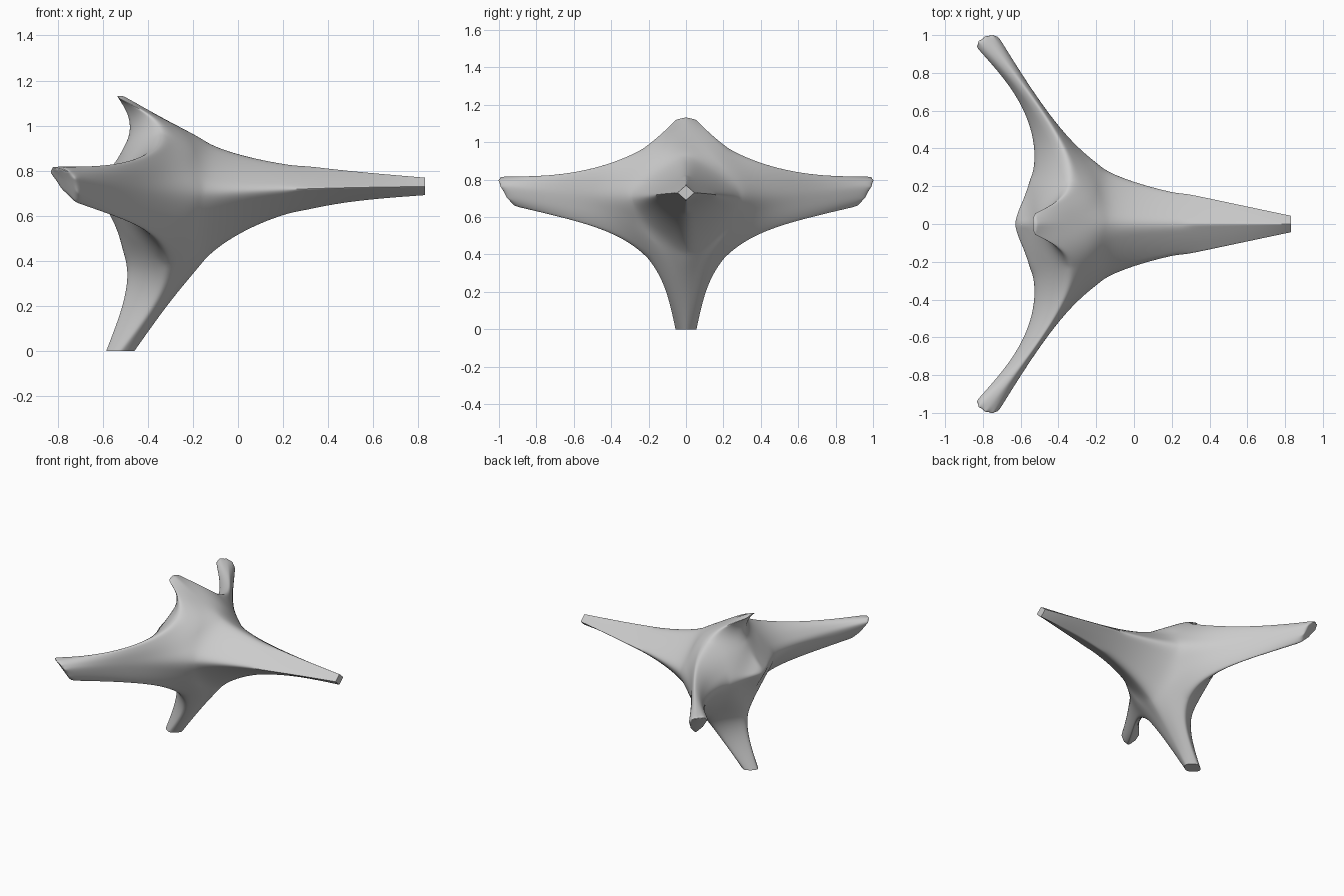
import bpy, bmesh, math
from mathutils import Vector

if "Cube" in bpy.data.objects:
    bpy.data.objects.remove(bpy.data.objects["Cube"])

# Ring count of each arm from its tip to the hub, and how round its tip and root sections are
STEPS = dict(beam=4, wing=4, fin=2, leg=2, back=2)
ROUND = dict(beam=(0, .12), wing=(.33, .12), fin=(.3, .12), leg=(.3, .12), back=(0, 0))

# Soft ridges as Bezier curves between arm tips: tip, handle, handle, tip.
# Two numbers are (x, z) on the centre plane, three are (x, y, z).
BULGE = (-.65, 0, .73)
RIDGES = {
    ('beam', 'fin'): [(.83, .77), (.1, .83), (-.07, .87), (-.51, 1.135)],
    ('beam', 'leg'): [(.83, .69), (.1, .655), (-.13, .49), (-.455, 0)],
    ('beam', 'wing'): [(.83, .045, .73), (-.2, .275, .72), (-.24, .21, .66), (-.72, 1, .77)],
    ('wing', 'fin'): [(-.79, 1, .815), (-.33, .42, .81), (-.18, .2, .99), (-.525, .06, 1.118)],
    ('wing', 'leg'): [(-.72, .92, .65), (-.4, .43, .53), (-.1, .14, .49), (-.52, .06, 0)],
    ('wing', 'back'): [(-.845, .94, .8), (-.46, .56, .69), (-.51, .3, .73), BULGE],
    ('fin', 'back'): [(-.54, 1.135), (-.45, 1.02), (-.485, .87), BULGE],
    ('leg', 'back'): [(-.59, 0), (-.48, .3), (-.46, .47), BULGE],
}
# Arms around each arm's end (centre-plane arms are built as halves)
CAPS = dict(beam=('fin', 'wing', 'leg'), fin=('beam', 'wing', 'back'),
            leg=('beam', 'wing', 'back'), wing=('fin', 'beam', 'leg', 'back'))

bm = bmesh.new()
crease = bm.edges.layers.float.new('crease_edge')
cache = {}


def vert(p, side):
    """Shared vertex, mirrored in y when side is -1."""
    key = (round(p[0], 4), round(p[1] * side, 4) + 0.0, round(p[2], 4))
    if key not in cache:
        cache[key] = bm.verts.new(key)
    return cache[key]


def ridge_points(points, n):
    """Sample the curve, pushed out a little so the subdivided edge lies on it."""
    a, b, c, d = [Vector(p if len(p) == 3 else (p[0], 0, p[1])) for p in points]
    pts = [a * (1 - t) ** 3 + 3 * b * t * (1 - t) ** 2 + 3 * c * t * t * (1 - t) + d * t ** 3
           for t in (i / n for i in range(n + 1))]
    return [pts[0]] + [p - (o + q - 2 * p) / 6
                       for o, p, q in zip(pts, pts[1:], pts[2:])] + [pts[-1]]


def face(verts):
    verts = list(dict.fromkeys(verts))
    if len(verts) > 2:
        bm.faces.new(verts)


def set_crease(chain, value):
    for a, b in zip(chain, chain[1:]):
        edge = bm.edges.get((a, b))
        if edge:
            edge[crease] = max(edge[crease], value)


# Ridge points, readable from either end
paths = {}
for (a, b), points in RIDGES.items():
    paths[a, b] = ridge_points(points, STEPS[a] + STEPS[b])
    paths[b, a] = paths[a, b][::-1]


def between(arm, b, c, i):
    """Point of ring i halfway from ridge b to ridge c, pushed away from the arm's axis."""
    tip, root = ROUND[arm]
    amount = tip + (root - tip) * i / STEPS[arm]
    mid = (paths[arm, b][i] + paths[arm, c][i]) / 2
    ring = [paths[arm, o][i] for o in CAPS.get(arm, ('fin', 'leg'))
            if arm == 'wing' or o != 'wing']
    centre = sum(ring, Vector()) / len(ring)
    return mid + (mid - centre) * amount


for side in (1, -1):
    lines = {k: [vert(p, side) for p in pts] for k, pts in paths.items()}

    # Skin between every group of three arms: two strips along each, three quads in the middle
    for end in ('beam', 'back'):
        for upright in ('fin', 'leg'):
            arms = (end, 'wing', upright)
            outline, mids = [], []
            for n in range(3):
                a, b, c = arms[n], arms[n - 2], arms[n - 1]
                p, q, k = lines[a, b], lines[a, c], STEPS[a]
                m = [vert(between(a, b, c, i), side) for i in range(k + 1)]
                for i in range(k):
                    face([p[i], p[i + 1], m[i + 1], m[i]])
                    face([m[i], m[i + 1], q[i + 1], q[i]])
                outline += [m[k], p[k]]
                mids.append(m[k])
            hub = bm.verts.new(sum((v.co for v in mids), Vector()) / 3)
            for j in range(0, 6, 2):
                face([hub, outline[j], outline[j + 1], outline[(j + 2) % 6]])

    # Arm ends: crisp on the beam and leg, rounded on the wings and fin
    for arm, around in CAPS.items():
        loop = around + around[:1] if arm == 'wing' else around
        ring = [lines[arm, loop[0]][0]]
        for b, c in zip(loop, loop[1:]):
            ring += [vert(between(arm, b, c, 0), side), lines[arm, c][0]]
        face(ring)
        set_crease(ring, 1 if arm in ('beam', 'leg') else .45)

    # Soft creases along the ridges, sharper toward the beam's square end
    for key in RIDGES:
        set_crease(lines[key], .28)
        if key[0] == 'beam':
            set_crease(lines[key][:3], .5)

bmesh.ops.recalc_face_normals(bm, faces=bm.faces)
mesh = bpy.data.meshes.new('winged_body')
bm.to_mesh(mesh)
bm.free()

# One smooth body: nose beam, two swept wings, fin and leg
body = bpy.data.objects.new('winged_body', mesh)
bpy.context.collection.objects.link(body)
smooth = body.modifiers.new('smooth', 'SUBSURF')
smooth.levels = smooth.render_levels = 4
bpy.context.view_layer.objects.active = body
body.select_set(True)
bpy.ops.object.modifier_apply(modifier=smooth.name)
bpy.ops.object.shade_smooth_by_angle(angle=math.radians(35))
